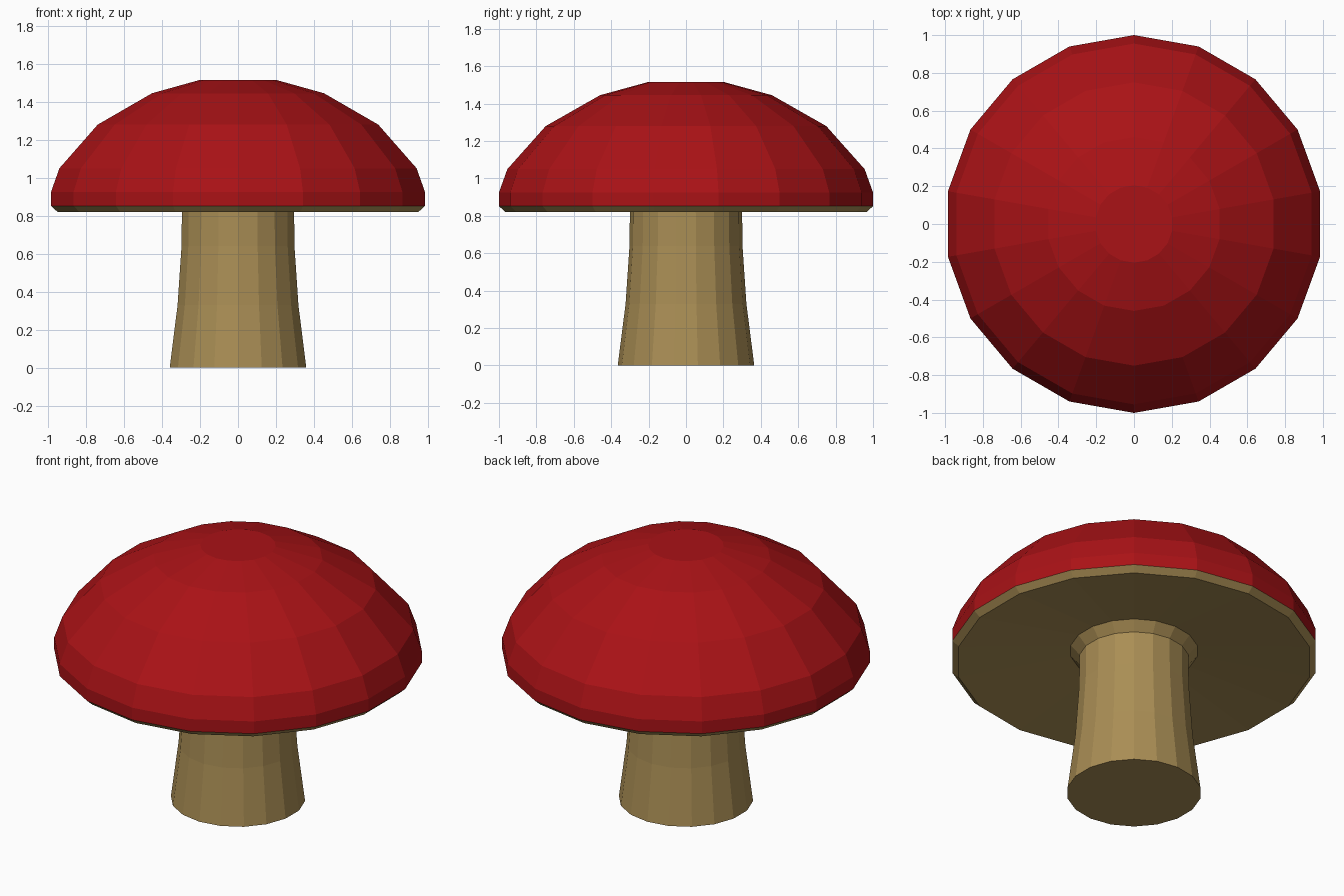
import bpy, bmesh
from math import cos, sin, pi

if "Cube" in bpy.data.objects:
    bpy.data.objects.remove(bpy.data.objects["Cube"])


def material(name, color):
    m = bpy.data.materials.new(name)
    m.diffuse_color = color
    m.use_nodes = True
    m.node_tree.nodes["Principled BSDF"].inputs["Base Color"].default_value = m.diffuse_color
    return m


def lathe(name, profile, sides, mats, mat_of=lambda i: 0):
    """Spin a (radius, z) profile into a closed flat-faced solid."""
    bm = bmesh.new()
    rings = []
    for r, z in profile:
        angles = [pi / 2 + 2 * pi * k / sides for k in range(sides)]
        rings.append([bm.verts.new((r * cos(a), r * sin(a), z)) for a in angles])
    for i, (lo, hi) in enumerate(zip(rings, rings[1:])):
        for k in range(sides):
            j = (k + 1) % sides
            f = bm.faces.new((lo[k], lo[j], hi[j], hi[k]))
            f.material_index = mat_of(i)
    bm.faces.new(rings[0][::-1]).material_index = mat_of(0)
    bm.faces.new(rings[-1]).material_index = mat_of(len(profile) - 2)
    bmesh.ops.recalc_face_normals(bm, faces=bm.faces[:])
    mesh = bpy.data.meshes.new(name)
    bm.to_mesh(mesh)
    bm.free()
    for m in mats:
        mesh.materials.append(m)
    obj = bpy.data.objects.new(name, mesh)
    bpy.context.collection.objects.link(obj)
    return obj


red = material("cap_red", (0.40, 0.006, 0.008, 1))
cream = material("stem_cream", (0.40, 0.27, 0.09, 1))

# Cap: hollowed cream underside and rim, then the red dome
lathe("cap", [(0.30, 0.89), (0.35, 0.888), (0.965, 0.82), (1.0, 0.852), (1.0, 0.925),
              (0.955, 1.05), (0.75, 1.28), (0.46, 1.445), (0.205, 1.515)],
      18, [cream, red], lambda i: 0 if i < 3 else 1)

# Stem: flared foot, and a collar flaring out under the cap
lathe("stem", [(0.365, 0), (0.323, 0.33), (0.302, 0.64), (0.30, 0.835), (0.35, 0.89)],
      18, [cream])
